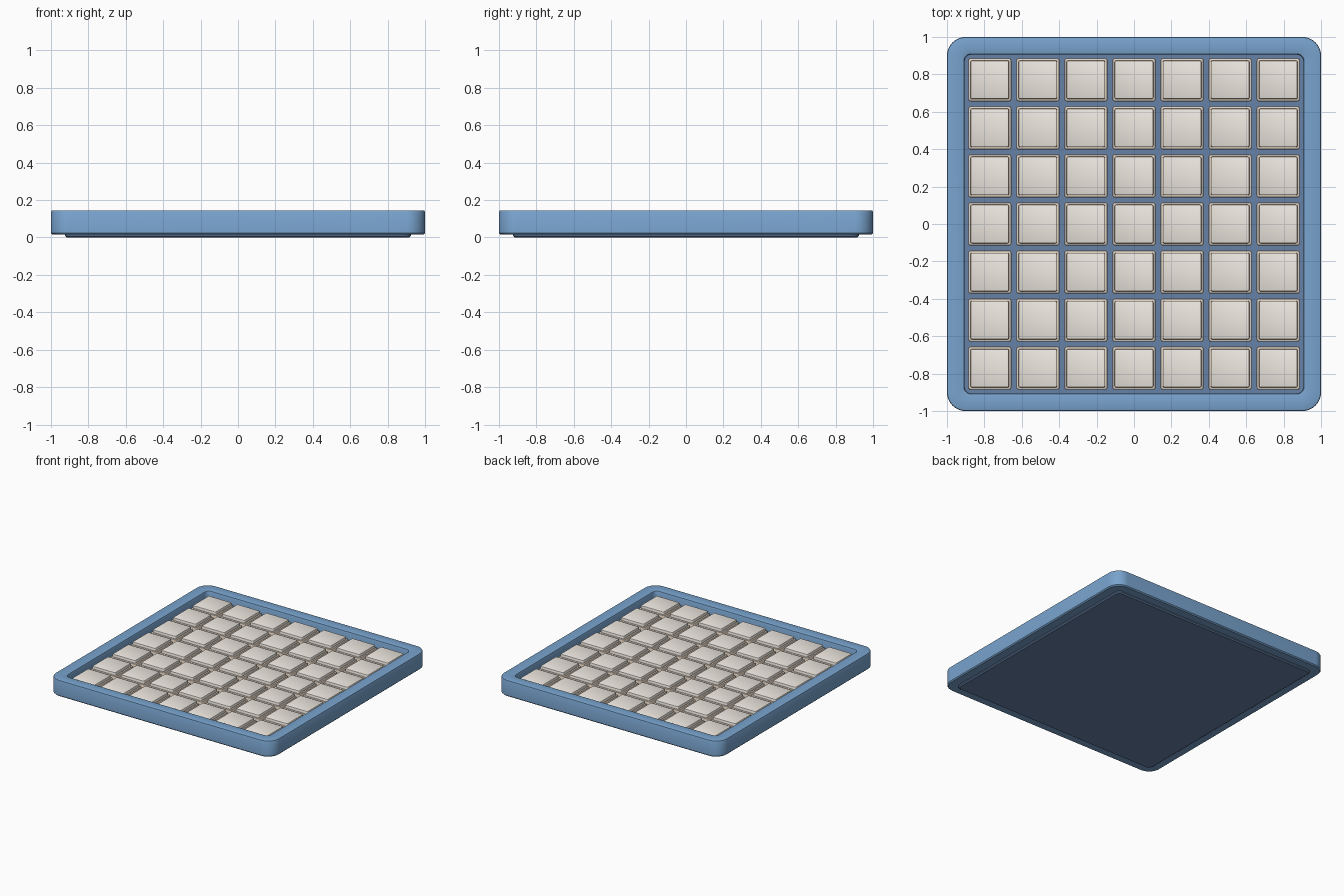
import bpy, bmesh, math

if "Cube" in bpy.data.objects:
    bpy.data.objects.remove(bpy.data.objects["Cube"])


def material(name, rgb):
    m = bpy.data.materials.new(name)
    m.diffuse_color = (*rgb, 1)
    m.use_nodes = True
    m.node_tree.nodes["Principled BSDF"].inputs["Base Color"].default_value = m.diffuse_color
    return m


def rounded_square(half, radius, z, seg):
    pts = []
    c = half - radius
    for q, (sx, sy) in enumerate([(1, 1), (-1, 1), (-1, -1), (1, -1)]):
        for i in range(seg + 1):
            a = math.pi / 2 * (q + i / seg)
            pts.append((sx * c + radius * math.cos(a), sy * c + radius * math.sin(a), z))
    return pts


def loft(name, levels, mat, seg, ring=False):
    """Join rounded squares (half size, corner radius, height) into a solid or a ring."""
    bm = bmesh.new()
    loops = [[bm.verts.new(p) for p in rounded_square(*lv, seg)] for lv in levels]
    pairs = list(zip(loops, loops[1:]))
    if ring:
        pairs.append((loops[-1], loops[0]))
    for lo, hi in pairs:
        n = len(lo)
        for i in range(n):
            j = (i + 1) % n
            bm.faces.new((lo[i], lo[j], hi[j], hi[i]))
    if not ring:
        bm.faces.new(loops[0][::-1])
        bm.faces.new(loops[-1])
    bmesh.ops.recalc_face_normals(bm, faces=bm.faces)
    me = bpy.data.meshes.new(name)
    bm.to_mesh(me)
    bm.free()
    me.materials.append(mat)
    ob = bpy.data.objects.new(name, me)
    bpy.context.collection.objects.link(ob)
    bpy.ops.object.select_all(action='DESELECT')
    ob.select_set(True)
    bpy.context.view_layer.objects.active = ob
    bpy.ops.object.shade_smooth_by_angle(angle=math.radians(30))
    return ob


blue = material("frame_blue", (0.19, 0.37, 0.62))
navy = material("base_navy", (0.13, 0.22, 0.38))
tan = material("tile_edge_tan", (0.78, 0.66, 0.54))
beige = material("tile_top_beige", (0.86, 0.81, 0.75))

# Raised outer frame
loft("frame", [(0.992, 0.092, 0.015), (1.0, 0.1, 0.023), (1.0, 0.1, 0.137),
               (0.997, 0.097, 0.143), (0.992, 0.092, 0.145), (0.918, 0.045, 0.145),
               (0.909, 0.037, 0.142), (0.905, 0.033, 0.134), (0.905, 0.033, 0.023),
               (0.913, 0.04, 0.015)], blue, 10, ring=True)

# Base plate, showing below the frame and between the tiles
loft("base_plate", [(0.915, 0.03, 0.0), (0.925, 0.04, 0.008),
                    (0.925, 0.04, 0.045), (0.918, 0.033, 0.052)], navy, 6)

# One tile: wide lower lip and smaller raised pad, repeated on a 7 x 7 grid
lip = loft("tile_lip", [(0.115, 0.012, 0.045), (0.115, 0.012, 0.094),
                        (0.113, 0.010, 0.098), (0.109, 0.006, 0.100)], tan, 3)
pad = loft("tile_pad", [(0.103, 0.008, 0.095), (0.103, 0.008, 0.117),
                        (0.101, 0.006, 0.121), (0.097, 0.004, 0.123)], beige, 3)
pitch = 0.257
for r in range(7):
    for c in range(7):
        for part in (lip, pad):
            ob = part
            if (r, c) != (0, 0):
                ob = bpy.data.objects.new(f"{part.name}_{r}_{c}", part.data)
                bpy.context.collection.objects.link(ob)
            ob.location = ((c - 3) * pitch, (r - 3) * pitch, 0)
